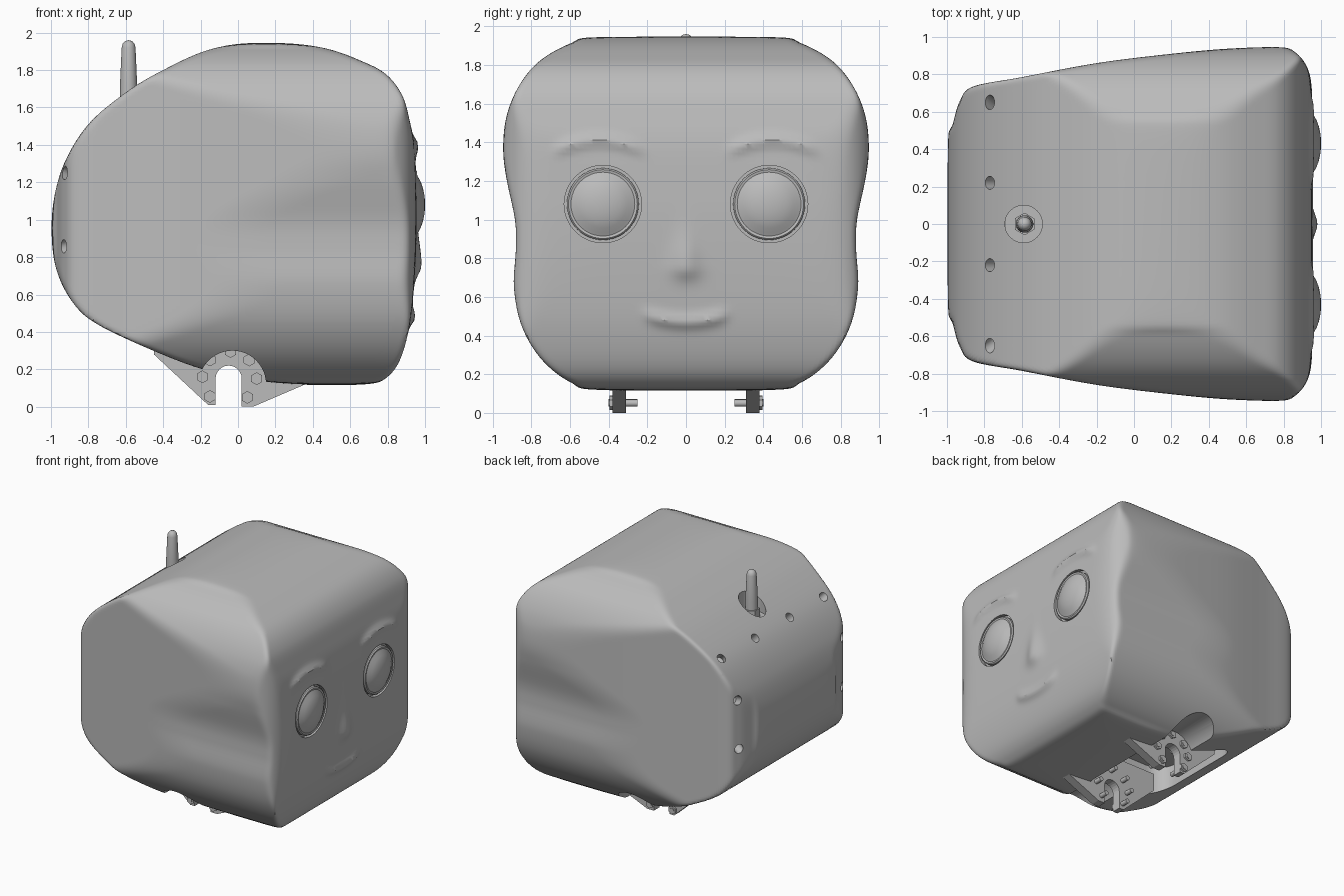
import bpy, bmesh, math
from mathutils import Vector, Matrix

if "Cube" in bpy.data.objects:
    bpy.data.objects.remove(bpy.data.objects["Cube"])

grey = bpy.data.materials.new("plain_grey")
grey.use_nodes = True
grey.diffuse_color = (0.5, 0.5, 0.5, 1)
grey.node_tree.nodes["Principled BSDF"].inputs["Base Color"].default_value = (0.5, 0.5, 0.5, 1)


def finish(bm, name, smooth=True):
    bmesh.ops.recalc_face_normals(bm, faces=bm.faces)
    mesh = bpy.data.meshes.new(name)
    bm.to_mesh(mesh)
    bm.free()
    mesh.materials.append(grey)
    ob = bpy.data.objects.new(name, mesh)
    bpy.context.collection.objects.link(ob)
    if smooth:
        smooth_object(ob)
    return ob


def select_only(ob):
    bpy.ops.object.select_all(action='DESELECT')
    ob.select_set(True)
    bpy.context.view_layer.objects.active = ob


def smooth_object(ob):
    select_only(ob)
    bpy.ops.object.shade_smooth_by_angle(angle=math.radians(35))


def cylinder(bm, pos, axis, r1, r2, length, sides=32):
    turn = Vector(axis).to_track_quat('Z', 'Y').to_matrix().to_4x4()
    bmesh.ops.create_cone(bm, cap_ends=True, segments=sides, radius1=r1, radius2=r2,
                          depth=length, matrix=Matrix.Translation(pos) @ turn)


def lathe(bm, profile, matrix, steps=48):
    verts = [bm.verts.new(matrix @ Vector((r, 0, h))) for r, h in profile]
    edges = [bm.edges.new(p) for p in zip(verts, verts[1:])]
    bmesh.ops.spin(bm, geom=verts + edges, cent=matrix.translation,
                   axis=matrix.to_3x3() @ Vector((0, 0, 1)), angle=math.tau, steps=steps)
    bmesh.ops.remove_doubles(bm, verts=bm.verts, dist=0.0005)


# Outlines become smooth closed curves stored as radius by angle
N = 1440
STEP = math.tau / N


def cross(a, b):
    return a[0] * b[1] - a[1] * b[0]


def outline(points):
    n, curve, table = len(points), [], [1.0] * N
    for i in range(n):
        a, b, c, d = (Vector(points[(i + j) % n]) for j in (-1, 0, 1, 2))
        for s in range(16):
            t = s / 16
            curve.append(0.5 * (2 * b + (c - a) * t + (2 * a - 5 * b + 4 * c - d) * t ** 2
                                + (3 * b - a - 3 * c + d) * t ** 3))
    for p, q in zip(curve, curve[1:] + curve[:1]):
        start = math.atan2(p[1], p[0])
        sweep = (math.atan2(q[1], q[0]) - start) % math.tau
        if sweep > math.pi:
            continue
        k = math.ceil(start / STEP)
        while k * STEP <= start + sweep:
            u = (math.cos(k * STEP), math.sin(k * STEP))
            table[k % N] = cross(p, q) / cross(u, q - p)
            k += 1
    return table


def distance(table, a, b):
    t = math.atan2(b, a) / STEP
    i = math.floor(t)
    f = t - i
    return math.hypot(a, b) - table[i % N] * (1 - f) - table[(i + 1) % N] * f


def blend(a, b, k=0.025):
    h = max(k - abs(a - b), 0) / k
    return max(a, b) + h * h * k / 4


side = outline([(x, z - 1) for x, z in [
    (.96, 1), (.955, 1.2), (.945, 1.38), (.92, 1.52), (.88, 1.66), (.8, 1.77), (.68, 1.84),
    (.45, 1.92), (.13, 1.95), (-.15, 1.91), (-.4, 1.8), (-.6, 1.68), (-.8, 1.51),
    (-.93, 1.3), (-.99, 1.08), (-1, .9), (-.96, .7), (-.87, .54), (-.75, .44), (-.5, .32),
    (-.22, .21), (0, .16), (.18, .13), (.45, .11), (.7, .12), (.8, .16), (.87, .26),
    (.92, .45), (.945, .7)]])
face_half = [(.42, .115), (.6, .16), (.75, .28), (.85, .45), (.89, .65), (.88, .85),
             (.885, 1), (.93, 1.22), (.95, 1.4), (.9, 1.62), (.78, 1.8), (.6, 1.91), (.42, 1.95)]
face = outline([(y, z - 1) for y, z in face_half] + [(-y, z - 1) for y, z in face_half[::-1]])
plan_half = [(.965, .3), (.96, .6), (.95, .75), (.92, .85), (.86, .92), (.78, .95), (.55, .942),
             (.2, .91), (-.2, .86), (-.6, .785), (-.86, .735), (-.93, .66), (-.97, .53), (-1, .4)]
plan = outline(plan_half + [(x, -y) for x, y in plan_half[::-1]])


# Raised brows, nose and mouth
def relief(y, z):
    a = abs(y)
    u = (a - .45) / .22
    brow = .02 * math.exp(-((z - 1.41 + .05 * u * u) / .032) ** 2 - u ** 8)
    v = y / .21
    mouth = .022 * math.exp(-((z - .47 - .035 * v * v) / .035) ** 2 - v ** 8)
    drop = z - .75
    width = .075 - .1 * max(drop, 0) if drop < .4 else .035
    nose = .032 * math.exp(-(y / width) ** 2 - (drop / (.16 if drop > 0 else .06)) ** 2)
    return brow + mouth + nose


def field(x, y, z):
    if x > .7:
        x -= relief(y, z + 1)
    return blend(blend(distance(side, x, z), distance(plan, x, y)), distance(face, y, z))


# Head shell: a fine box pushed onto the meeting of the three outlines
bm = bmesh.new()
bmesh.ops.create_cube(bm, size=2)
bmesh.ops.subdivide_edges(bm, edges=bm.edges[:], cuts=83, use_grid_fill=True)
for v in bm.verts:
    x, y, z = v.co
    low, high = .35, 1.25
    for _ in range(14):
        mid = (low + high) / 2
        if field(x * mid, y * mid, z * mid) > 0:
            high = mid
        else:
            low = mid
    v.co = (x * low, y * low, z * low + 1)
head = finish(bm, "head_shell", False)

# Cutters: eye sockets, aerial recess, small back holes, neck opening
EYE_Y, EYE_Z = .43, 1.08
bm = bmesh.new()
cylinder(bm, (-.59, 0, 1.78), (0, 0, 1), .1, .1, .4)
for s in (-1, 1):
    cylinder(bm, (1, s * EYE_Y, EYE_Z), (1, 0, 0), .2, .2, .16, 64)
    cylinder(bm, (-.77, s * .22, 1.54), (-.7, 0, .7), .035, .035, .16, 20)
    for x, z in ((-.77, 1.54), (-.9, 1.24), (-.92, .86), (-.82, .52)):
        cylinder(bm, (x, s * .65, z), (x + .3, s * .35, z - 1), .035, .035, .16, 20)
box = bmesh.ops.create_cube(bm, size=1, matrix=Matrix.Translation((-.23, 0, .25))
                            @ Matrix.Diagonal((.78, .84, .6, 1)))["verts"]
upright = [e for e in {e for v in box for e in v.link_edges}
           if abs(e.verts[0].co.z - e.verts[1].co.z) > .1]
bmesh.ops.bevel(bm, geom=upright, offset=.15, segments=8, affect='EDGES', profile=.5)
openings = finish(bm, "opening_cutter", False)

# Cutter: arched groove across the underside
bm = bmesh.new()
cylinder(bm, (-.03, 0, .12), (0, 1, 0), .18, .18, 2.2, 48)
groove = finish(bm, "groove_cutter", False)

for cutter in (openings, groove):
    cutter.hide_render = True
    select_only(head)
    mod = head.modifiers.new("cut", 'BOOLEAN')
    mod.operation, mod.solver, mod.object = 'DIFFERENCE', 'EXACT', cutter
    bpy.ops.object.modifier_apply(modifier=mod.name)
    bpy.data.objects.remove(cutter)
smooth_object(head)

# Eyes: shallow domes with a rim
for s, label in ((1, "left"), (-1, "right")):
    bm = bmesh.new()
    place = Matrix.Translation((0, s * EYE_Y, EYE_Z)) @ Matrix.Rotation(math.pi / 2, 4, 'Y')
    lathe(bm, [(.186, .9), (.186, .95), (.178, .958), (.165, .955), (.15, .962), (.125, .976),
               (.09, .989), (.045, .998), (0, 1)], place)
    finish(bm, label + "_eye")

# Aerial with a hexagonal nut
bm = bmesh.new()
lathe(bm, [(0, 1.56), (.048, 1.56), (.046, 1.72), (.037, 1.92), (.032, 1.94), (.019, 1.955),
           (0, 1.96)], Matrix.Translation((-.585, 0, 0)), 24)
finish(bm, "aerial")
bm = bmesh.new()
cylinder(bm, (-.585, 0, 1.61), (0, 0, 1), .06, .06, .08, 6)
finish(bm, "aerial_nut", False)

# Neck plates with a round-topped slot, and their bolts
BOLTS = [(-.19, .16), (-.15, .055), (.05, .05), (.1, .15), (.06, .25), (-.04, .295), (-.15, .25)]
for s, label in ((1, "left"), (-1, "right")):
    bm = bmesh.new()
    shape = [(-.12, .01), (-.16, .01), (-.45, .28), (-.45, .42), (.36, .42), (.36, .12),
             (.08, 0), (.02, 0)]
    shape += [(-.05 + .07 * math.cos(a), .15 + .07 * math.sin(a))
              for a in (math.pi * i / 12 for i in range(13))]
    plate = bm.faces.new([bm.verts.new((x, s * .345 - .035, z)) for x, z in shape])
    moved = bmesh.ops.extrude_face_region(bm, geom=[plate])["geom"]
    bmesh.ops.translate(bm, vec=(0, .07, 0),
                        verts=[g for g in moved if isinstance(g, bmesh.types.BMVert)])
    finish(bm, label + "_neck_plate", False)
    bm = bmesh.new()
    for x, z in BOLTS:
        cylinder(bm, (x, s * .387, z), (0, 1, 0), .034, .034, .016, 6)
        cylinder(bm, (x, s * .325, z), (0, 1, 0), .018, .018, .15, 16)
    finish(bm, label + "_plate_bolts")
